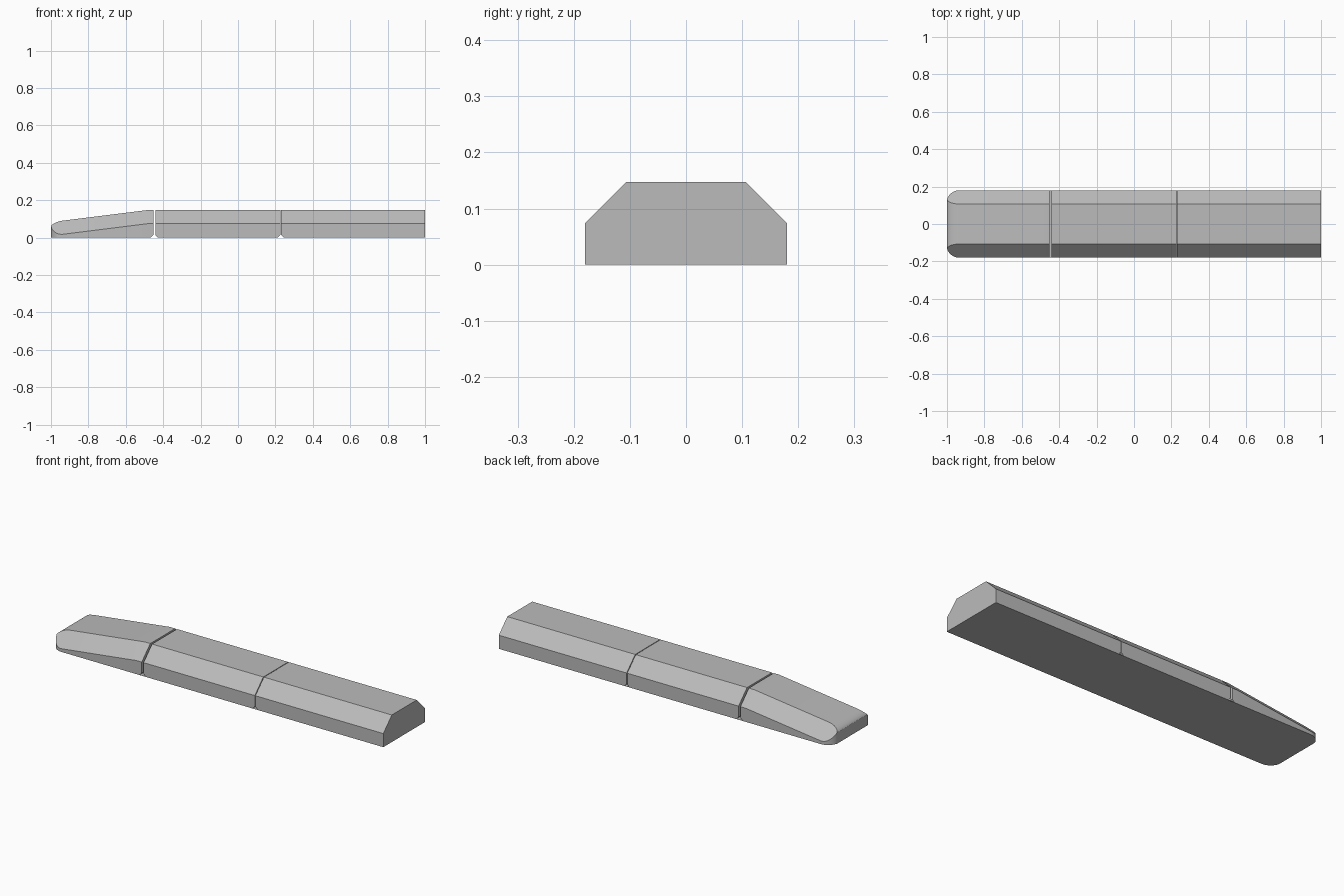
import bpy
import bmesh
import math

cube = bpy.data.objects.get("Cube")
if cube:
    bpy.data.objects.remove(cube, do_unlink=True)

grey = bpy.data.materials.new("plain grey")
grey.use_nodes = True
COLOUR = (0.5, 0.5, 0.5, 1)
grey.diffuse_color = COLOUR
grey.node_tree.nodes["Principled BSDF"].inputs["Base Color"].default_value = COLOUR

HALF, SHOULDER, TOP = 0.18, 0.074, 0.147
BEND, NOSE, TIP = -0.485, -0.935, -1.0
RADIUS, SLOPE, NOTCH = 0.067, 0.125, 0.014


def half_section(x):
    """Shoulder and roof edge (y, z) of the hull at x."""
    fall = SLOPE * max(0, BEND - x)
    dx = max(0, NOSE - x)
    inset = RADIUS - math.sqrt(RADIUS ** 2 - dx ** 2)
    y = HALF - inset
    slant = HALF + SHOULDER - fall          # y + z stays on the bevel plane
    tip_y = HALF - RADIUS + math.sqrt(RADIUS ** 2 - (NOSE - TIP) ** 2)
    tip_slant = HALF + SHOULDER - SLOPE * (BEND - TIP)
    drop = TOP - SLOPE * (BEND - TIP) - (tip_slant - tip_y)
    roof = TOP - fall - drop * inset / (HALF - tip_y)
    return (y, slant - y), (slant - roof, roof)


def finish(name, bm):
    bmesh.ops.remove_doubles(bm, verts=bm.verts, dist=0.0002)
    bmesh.ops.recalc_face_normals(bm, faces=bm.faces)
    mesh = bpy.data.meshes.new(name)
    bm.to_mesh(mesh)
    bm.free()
    mesh.materials.append(grey)
    ob = bpy.data.objects.new(name, mesh)
    bpy.context.collection.objects.link(ob)
    bpy.ops.object.select_all(action='DESELECT')
    ob.select_set(True)
    bpy.context.view_layer.objects.active = ob
    bpy.ops.object.shade_smooth_by_angle(angle=math.radians(25))
    return ob


def hull(name, stations):
    """Loft a closed hull through (x, bottom z) stations."""
    bm = bmesh.new()
    rings = []
    for x, base in stations:
        (sy, sz), (ry, rz) = half_section(x)
        side = [(sy, base), (sy, sz), (ry, rz)]
        loop = side + [(-y, z) for y, z in reversed(side)]
        rings.append([bm.verts.new((x, y, z)) for y, z in loop])
    for a, b in zip(rings, rings[1:]):
        for i in range(len(a)):
            j = (i + 1) % len(a)
            bm.faces.new((a[i], a[j], b[j], b[i]))
    bm.faces.new(rings[0])
    bm.faces.new(rings[-1])
    return finish(name, bm)


# Curved nose stations, denser where the corner turns tightest
STEPS = 10
sweep = math.asin((NOSE - TIP) / RADIUS)
curve = [NOSE - RADIUS * math.sin(sweep * i / STEPS) for i in range(STEPS, -1, -1)]


def notched(start, end, at_start, at_end):
    """Stations of a straight piece with bevelled lower corners."""
    first = [(start, NOTCH), (start + NOTCH, 0)] if at_start else [(start, 0)]
    last = [(end - NOTCH, 0), (end, NOTCH)] if at_end else [(end, 0)]
    return first + last


hull("nose_section", [(x, 0) for x in curve] + notched(BEND, -0.453, False, True))
hull("middle_section", notched(-0.442, 0.227, True, True))
hull("rear_section", notched(0.231, 1.0, True, False))

# Thin skin closing the underside across the joints
bm = bmesh.new()
outline = [(x, half_section(x)[0][0]) for x in curve + [1.0]]
loop = outline + [(x, -y) for x, y in reversed(outline)]
face = bm.faces.new([bm.verts.new((x, y, 0)) for x, y in loop])
face.normal_update()
if face.normal.z > 0:
    face.normal_flip()
ext = bmesh.ops.extrude_face_region(bm, geom=[face])
for v in ext["geom"]:
    if isinstance(v, bmesh.types.BMVert):
        v.co.z += 0.001
finish("underside_skin", bm)
